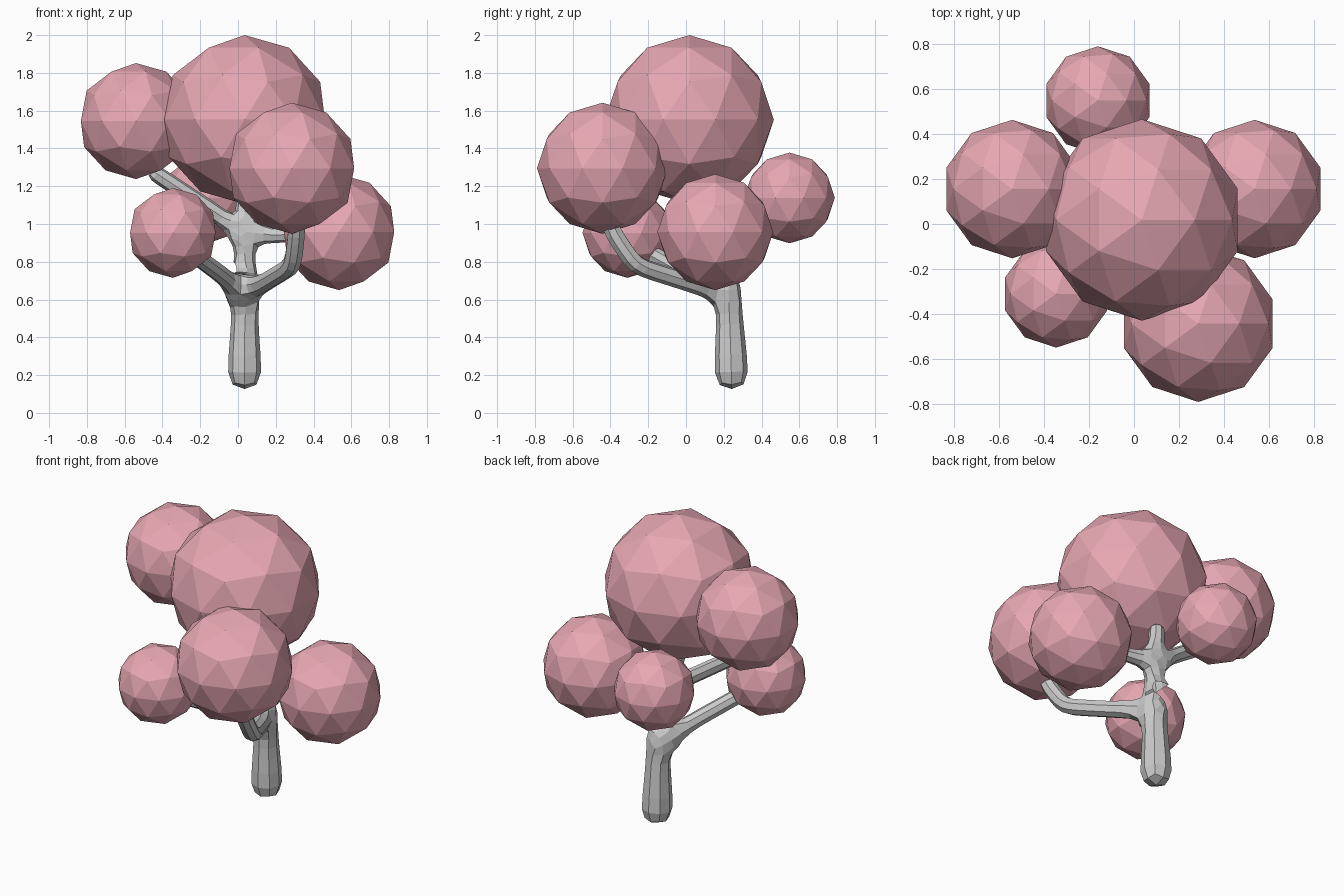
import bpy

if "Cube" in bpy.data.objects:
    bpy.data.objects.remove(bpy.data.objects["Cube"])

pink = bpy.data.materials.new("blossom_pink")
pink.diffuse_color = (0.80, 0.39, 0.45, 1)
pink.use_nodes = True
pink.node_tree.nodes["Principled BSDF"].inputs["Base Color"].default_value = pink.diffuse_color

# Foliage: low-poly balls (x, y, z, radius)
balls = {
    "foliage_crown": (0.035, 0.018, 1.553, 0.447),
    "foliage_front_right": (0.285, -0.442, 1.295, 0.347),
    "foliage_left": (-0.54, 0.155, 1.545, 0.307),
    "foliage_right": (0.535, 0.155, 0.957, 0.307),
    "foliage_front_left": (-0.345, -0.31, 0.953, 0.238),
    "foliage_back": (-0.16, 0.548, 1.138, 0.240),
}
for name, (x, y, z, r) in balls.items():
    bpy.ops.mesh.primitive_ico_sphere_add(subdivisions=2, radius=r, location=(x, y, z))
    ball = bpy.context.object
    ball.name = name
    ball.data.materials.append(pink)

# Trunk and branches: a skinned skeleton (x, y, z, radius)
verts, edges = [], []


def limb(start, points):
    """Chain of skeleton points growing from vertex index start; returns last index."""
    last = start
    for p in points:
        verts.append(p)
        new = len(verts) - 1
        if last is not None:
            edges.append((last, new))
        last = new
    return last


# Trunk up to the lower fork, then up to the upper fork
fork = limb(None, [(0.035, 0.243, 0.11, 0.108), (0.035, 0.232, 0.48, 0.078),
                   (0.035, 0.222, 0.64, 0.072)])
top = limb(fork, [(0.035, 0.225, 0.80, 0.058), (0.035, 0.23, 0.96, 0.06)])
# Lower arms to the two front balls
limb(fork, [(0.15, 0.0, 0.695, 0.053), (0.29, -0.27, 0.78, 0.053),
            (0.31, -0.385, 0.95, 0.052), (0.31, -0.42, 1.06, 0.05)])
limb(fork, [(-0.08, 0.03, 0.725, 0.05), (-0.29, -0.25, 0.88, 0.048)])
# Upper arms to the left, right and crown balls
limb(top, [(-0.13, 0.21, 1.065, 0.05), (-0.47, 0.165, 1.29, 0.048)])
limb(top, [(0.18, 0.21, 0.94, 0.045), (0.38, 0.18, 0.95, 0.045)])
limb(top, [(0.035, 0.245, 1.09, 0.05), (0.035, 0.245, 1.19, 0.048)])

mesh = bpy.data.meshes.new("trunk")
mesh.from_pydata([v[:3] for v in verts], edges, [])
trunk = bpy.data.objects.new("trunk", mesh)
bpy.context.collection.objects.link(trunk)
skin = trunk.modifiers.new("Skin", "SKIN")
for v, s in zip(verts, mesh.skin_vertices[0].data):
    s.radius = (v[3], v[3])
mesh.skin_vertices[0].data[0].use_root = True
sub = trunk.modifiers.new("Rounding", "SUBSURF")
sub.levels = sub.render_levels = 1
